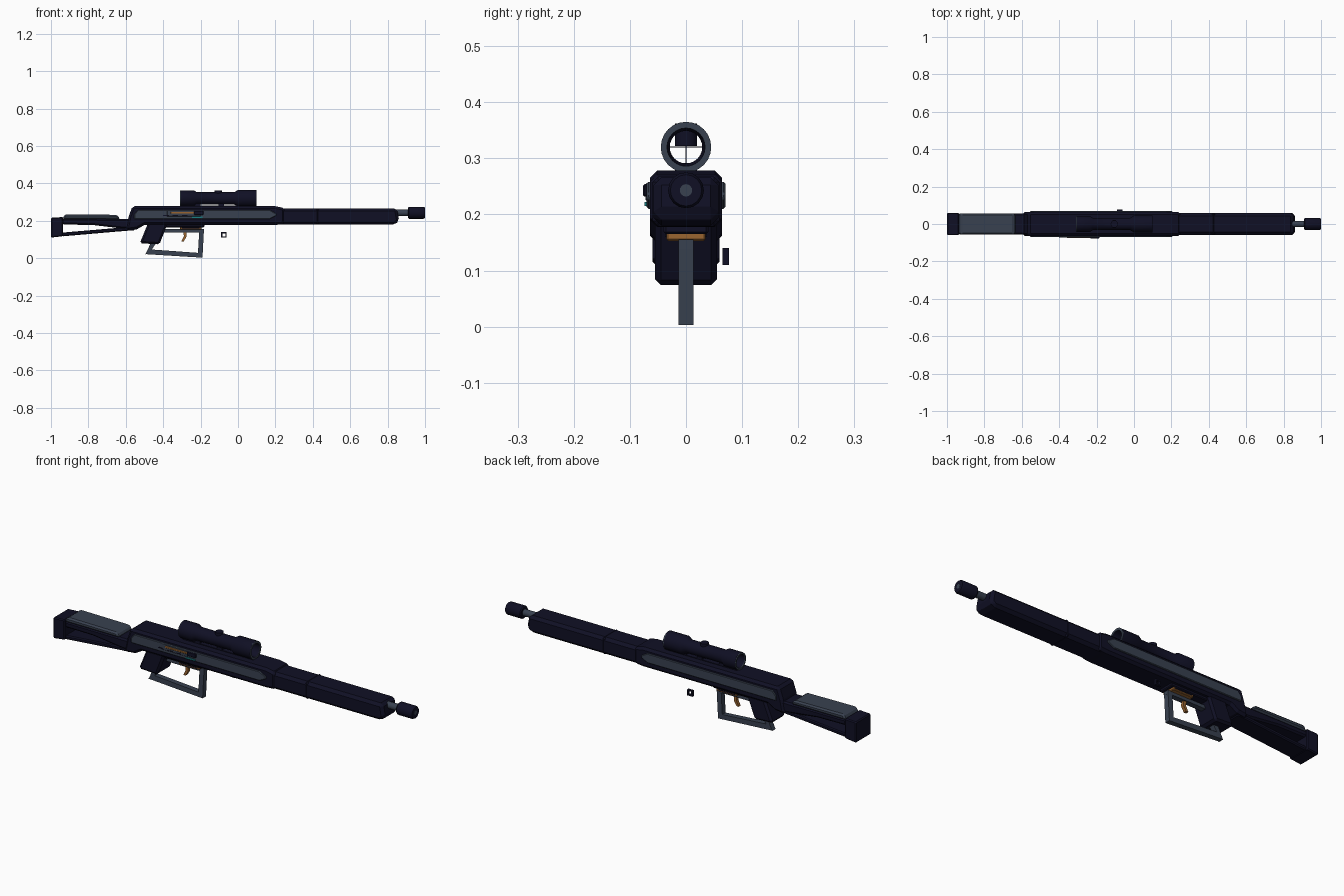
import bpy, bmesh, math
from mathutils import Matrix

cube = bpy.data.objects.get("Cube")
if cube:
    bpy.data.objects.remove(cube, do_unlink=True)


def material(name, rgb):
    m = bpy.data.materials.new(name)
    m.use_nodes = True
    m.diffuse_color = (*rgb, 1)
    m.node_tree.nodes["Principled BSDF"].inputs["Base Color"].default_value = (*rgb, 1)
    return m


NAVY = material("dark navy", (0.005, 0.005, 0.018))
GREY = material("slate grey", (0.04, 0.053, 0.08))
ORANGE = material("burnt orange", (0.32, 0.13, 0.03))
TEAL = material("teal", (0.01, 0.22, 0.24))


def finish(name, bm, mat, bevel=0, smooth=False):
    bmesh.ops.recalc_face_normals(bm, faces=bm.faces)
    mesh = bpy.data.meshes.new(name)
    bm.to_mesh(mesh)
    bm.free()
    mesh.materials.append(mat)
    ob = bpy.data.objects.new(name, mesh)
    bpy.context.collection.objects.link(ob)
    if bevel:
        mod = ob.modifiers.new("chamfer", 'BEVEL')
        mod.width, mod.segments, mod.limit_method = bevel, 1, 'ANGLE'
    if smooth:
        bpy.ops.object.select_all(action='DESELECT')
        ob.select_set(True)
        bpy.context.view_layer.objects.active = ob
        bpy.ops.object.shade_smooth_by_angle(angle=math.radians(35))
    return ob


def prism(name, pts, y0, y1, mat, bevel=0):
    """Side profile in x, z extruded from y0 to y1."""
    bm = bmesh.new()
    face = bm.faces.new([bm.verts.new((x, y0, z)) for x, z in pts])
    ext = bmesh.ops.extrude_face_region(bm, geom=[face])
    for v in ext["geom"]:
        if isinstance(v, bmesh.types.BMVert):
            v.co.y = y1
    return finish(name, bm, mat, bevel)


def box(name, x0, x1, y0, y1, z0, z1, mat, bevel=0):
    return prism(name, [(x0, z0), (x1, z0), (x1, z1), (x0, z1)], y0, y1, mat, bevel)


def lathe(name, profile, centre, mat, sides=24, axis='X', closed=False, turn=0, smooth=True):
    """Profile of (distance along axis, radius) spun around the axis."""
    bm = bmesh.new()
    rings = []
    for d, r in profile:
        rings.append([bm.verts.new((d, r * math.cos(a), r * math.sin(a)))
                      for a in (turn + 2 * math.pi * i / sides for i in range(sides))])
    pairs = list(zip(rings, rings[1:]))
    if closed:
        pairs.append((rings[-1], rings[0]))
    else:
        bm.faces.new(rings[0])
        bm.faces.new(rings[-1])
    for a, b in pairs:
        for i in range(sides):
            j = (i + 1) % sides
            bm.faces.new((a[i], a[j], b[j], b[i]))
    if axis != 'X':
        bmesh.ops.rotate(bm, verts=bm.verts, matrix=Matrix.Rotation(math.pi / 2, 3, 'Z' if axis == 'Y' else 'Y'))
    bmesh.ops.translate(bm, verts=bm.verts, vec=centre)
    return finish(name, bm, mat, smooth=smooth)


# Stock: butt, upper and lower rails around an open gap, cheek rest
prism("stock_butt", [(-1, 0.11), (-0.935, 0.118), (-0.935, 0.22), (-1, 0.217)], -0.06, 0.06, NAVY, 0.005)
prism("stock_upper_rail", [(-0.94, 0.18), (-0.78, 0.178), (-0.61, 0.158), (-0.54, 0.16),
                           (-0.55, 0.21), (-0.94, 0.212)], -0.055, 0.055, NAVY, 0.008)
prism("stock_lower_rail", [(-0.94, 0.117), (-0.64, 0.143), (-0.55, 0.15), (-0.55, 0.168),
                           (-0.61, 0.165), (-0.94, 0.137)], -0.05, 0.05, NAVY, 0.005)
prism("cheek_rest", [(-0.94, 0.208), (-0.63, 0.208), (-0.645, 0.232), (-0.925, 0.235)],
      -0.057, 0.057, GREY, 0.008)

# Receiver and fore-end
prism("receiver", [(-0.6, 0.148), (-0.54, 0.155), (-0.5, 0.178), (0.2, 0.178), (0.25, 0.182),
                   (0.25, 0.268), (0.2, 0.278), (-0.565, 0.278), (-0.585, 0.22)],
      -0.064, 0.064, NAVY, 0.012)
prism("fore_end", [(0.2, 0.18), (0.84, 0.18), (0.862, 0.2), (0.85, 0.266), (0.2, 0.266)],
      -0.058, 0.058, NAVY, 0.014)
box("fore_end_band", 0.415, 0.435, -0.0595, 0.0595, 0.1785, 0.2675, NAVY, 0.014)

# Barrel and muzzle
lathe("barrel", [(0.8, 0.017), (0.93, 0.017)], (0, 0, 0.243), GREY, 16)
lathe("muzzle_brake", [(0.91, 0.028), (0.915, 0.032), (0.992, 0.032), (1.0, 0.028)],
      (0, 0, 0.243), NAVY, 16)
lathe("muzzle_bore", [(0.996, 0.011), (1.0005, 0.011)], (0, 0, 0.243), GREY, 16)

# Side panels with raised trim
for side, s in (("left", 1), ("right", -1)):
    prism(side + "_side_panel", [(-0.555, 0.21), (0.17, 0.21), (0.205, 0.228), (0.205, 0.238),
                                 (0.17, 0.258), (-0.535, 0.258), (-0.555, 0.235)],
          s * 0.06, s * 0.07, GREY, 0.003)

# Bolt, port and indicator on the right face
box("port_slot", -0.38, -0.2, -0.072, -0.066, 0.224, 0.256, GREY, 0.002)
box("bolt", -0.36, -0.215, -0.075, -0.068, 0.238, 0.248, ORANGE, 0.002)
box("bolt_handle", -0.235, -0.185, -0.077, -0.068, 0.232, 0.254, NAVY, 0.003)
box("indicator", -0.245, -0.19, -0.074, -0.068, 0.215, 0.222, TEAL)
for i in range(3):
    box("port_groove", -0.4 + i * 0.05, -0.37 + i * 0.05, -0.0725, -0.066, 0.227, 0.231, NAVY)

# Grip and lower housing
prism("grip", [(-0.525, 0.08), (-0.42, 0.074), (-0.375, 0.19), (-0.48, 0.19)],
      -0.055, 0.055, NAVY, 0.01)
box("lower_housing", -0.39, -0.18, -0.04, 0.04, 0.165, 0.19, NAVY, 0.004)
box("feed_block", -0.31, -0.195, -0.035, 0.035, 0.153, 0.187, ORANGE, 0.003)
for z in (0.16, 0.172):
    box("feed_block_stripe", -0.3, -0.205, -0.037, 0.037, z, z + 0.004, NAVY)

# Guard and trigger
prism("guard_rear", [(-0.495, 0.02), (-0.465, 0.04), (-0.435, 0.085), (-0.465, 0.085)],
      -0.0135, 0.0135, GREY)
prism("guard_bottom", [(-0.495, 0.022), (-0.19, 0.003), (-0.19, 0.027), (-0.48, 0.048)],
      -0.0135, 0.0135, GREY)
prism("guard_front", [(-0.215, 0.01), (-0.19, 0.003), (-0.182, 0.152), (-0.207, 0.152)],
      -0.0135, 0.0135, GREY)
box("guard_top", -0.4, -0.182, -0.0135, 0.0135, 0.138, 0.155, GREY)
prism("trigger", [(-0.303, 0.09), (-0.29, 0.09), (-0.275, 0.115), (-0.277, 0.155),
                  (-0.295, 0.155), (-0.289, 0.118)], -0.008, 0.008, ORANGE)

# Small square eyelet beside the body
lathe("square_eyelet", [(-0.006, 0.021), (0.006, 0.021), (0.006, 0.012), (-0.006, 0.012)],
      (-0.075, 0.071, 0.125), NAVY, 4, 'Y', True, math.pi / 4, False)

# Hollow scope with end rings, mounts, turrets and cross hair
SCOPE = (0, 0, 0.32)
lathe("scope_tube", [(-0.305, 0.043), (-0.235, 0.043), (-0.22, 0.033), (-0.02, 0.033),
                     (0, 0.045), (0.098, 0.045), (0.098, 0.034), (0.02, 0.029),
                     (-0.24, 0.029), (-0.305, 0.034)], SCOPE, NAVY, closed=True)
for name, x, r in (("rear_scope_ring", -0.306, 0.042), ("front_scope_ring", 0.097, 0.045)):
    lathe(name, [(x - 0.003, r), (x + 0.003, r), (x + 0.003, 0.034), (x - 0.003, 0.034)],
          SCOPE, GREY, closed=True)
box("cross_hair_upright", -0.101, -0.099, -0.0008, 0.0008, 0.291, 0.349, NAVY)
box("cross_hair_level", -0.101, -0.099, -0.03, 0.03, 0.3192, 0.3208, NAVY)
lathe("top_turret", [(-0.02, 0.02), (0.02, 0.02)], (-0.105, 0, 0.342), NAVY, 12, 'Z')
for x in (-0.215, -0.09, 0.0):
    box("scope_mount", x - 0.014, x + 0.014, -0.02, 0.02, 0.272, 0.292, NAVY)
box("scope_rail", -0.3, 0.1, -0.02, 0.02, 0.274, 0.281, NAVY)
